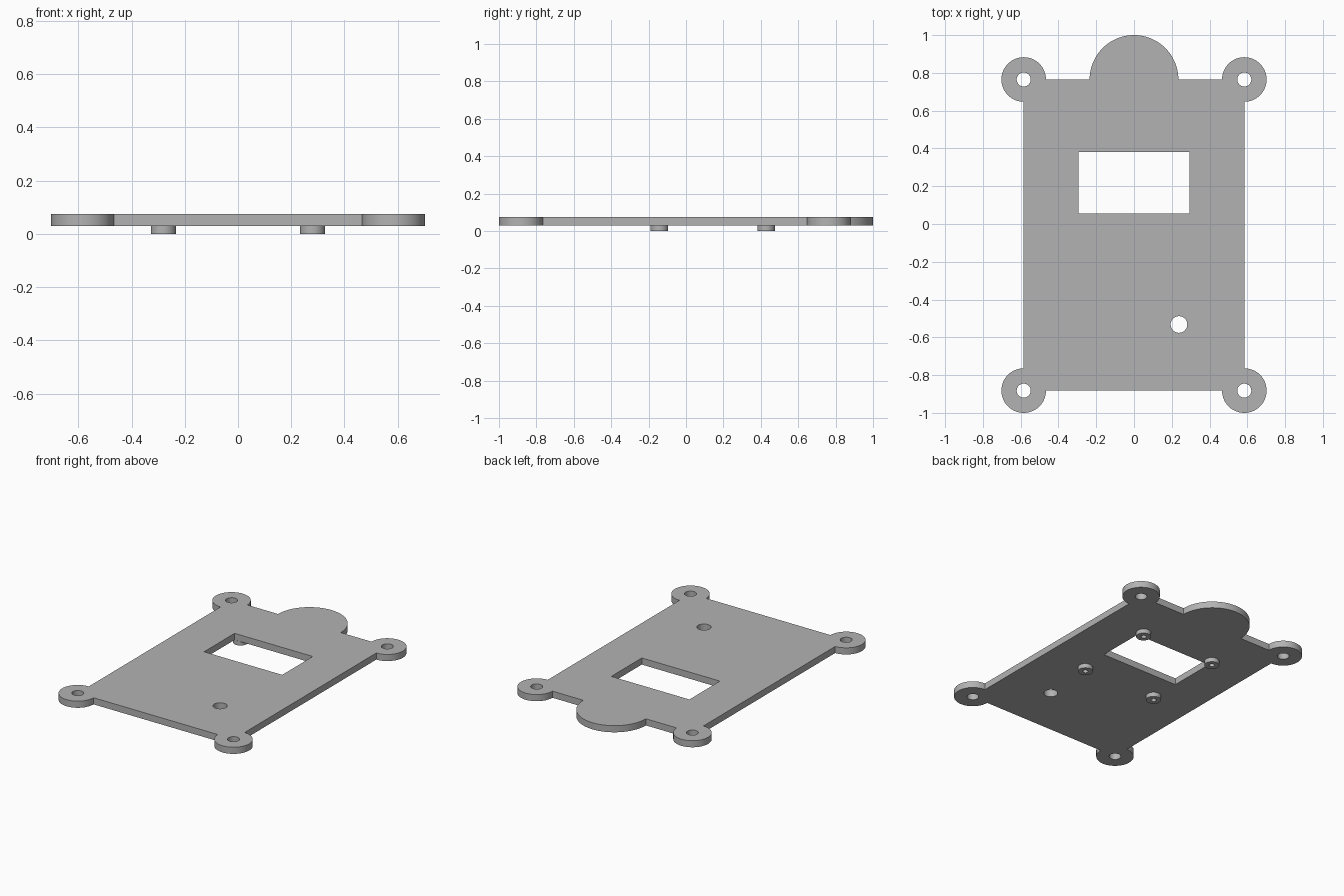
import bpy, bmesh
from math import radians, cos, sin

cube = bpy.data.objects.get("Cube")
if cube:
    bpy.data.objects.remove(cube)

grey = bpy.data.materials.new("plain grey")
grey.use_nodes = True
colour = (0.45, 0.45, 0.45, 1)
grey.diffuse_color = colour
grey.node_tree.nodes["Principled BSDF"].inputs["Base Color"].default_value = colour


def arc(x, y, r, start, end, steps=48):
    """Points along an arc, angles in degrees."""
    angles = [radians(start + (end - start) * i / steps) for i in range(steps + 1)]
    return [(x + r * cos(a), y + r * sin(a)) for a in angles]


def circle(x, y, r):
    return arc(x, y, r, 0, 360)[:-1]


def extrude_outline(name, loops, bottom, top):
    """Solid from an outer loop and hole loops."""
    curve = bpy.data.curves.new(name, "CURVE")
    curve.dimensions = "2D"
    curve.fill_mode = "BOTH"
    curve.extrude = (top - bottom) / 2
    for loop in loops:
        spline = curve.splines.new("POLY")
        spline.points.add(len(loop) - 1)
        for point, (x, y) in zip(spline.points, loop):
            point.co = (x, y, 0, 1)
        spline.use_cyclic_u = True
    obj = bpy.data.objects.new(name, curve)
    bpy.context.collection.objects.link(obj)
    bpy.ops.object.select_all(action="DESELECT")
    obj.select_set(True)
    bpy.context.view_layer.objects.active = obj
    bpy.ops.object.convert(target="MESH")
    obj = bpy.context.object
    # Weld caps to walls and place at height
    bm = bmesh.new()
    bm.from_mesh(obj.data)
    bmesh.ops.remove_doubles(bm, verts=bm.verts, dist=0.0001)
    bmesh.ops.recalc_face_normals(bm, faces=bm.faces)
    bmesh.ops.translate(bm, verts=bm.verts, vec=(0, 0, (top + bottom) / 2))
    bm.to_mesh(obj.data)
    bm.free()
    obj.data.materials.clear()
    obj.data.materials.append(grey)
    bpy.ops.object.shade_smooth_by_angle(angle=radians(30))
    return obj


# Main dimensions
side, front, back = 0.584, -0.882, 0.765
ear, tab = 0.118, 0.235
under, upper = 0.03, 0.075

# Plate outline: corner ears joined by straight edges, round tab at the back
outline = (arc(side, front, ear, -180, 90)
           + arc(side, back, ear, -90, 180)
           + arc(0, back, tab, 0, 180)
           + arc(-side, back, ear, 0, 270)
           + arc(-side, front, ear, 90, 360))
window = [(-0.293, 0.055), (0.293, 0.055), (0.293, 0.382), (-0.293, 0.382)]
screw_holes = [circle(x, y, 0.037) for x in (-side, side) for y in (front, back)]
cable_hole = circle(0.238, -0.532, 0.044)
extrude_outline("mounting_plate", [outline, window, cable_hole] + screw_holes, under, upper)

# Hollow standoffs below the plate
for x, x_name in ((-0.28, "right"), (0.28, "left")):
    for y, y_name in ((-0.142, "front"), (0.428, "back")):
        extrude_outline(f"standoff_{y_name}_{x_name}",
                        [circle(x, y, 0.047), circle(x, y, 0.017)], 0, under)
